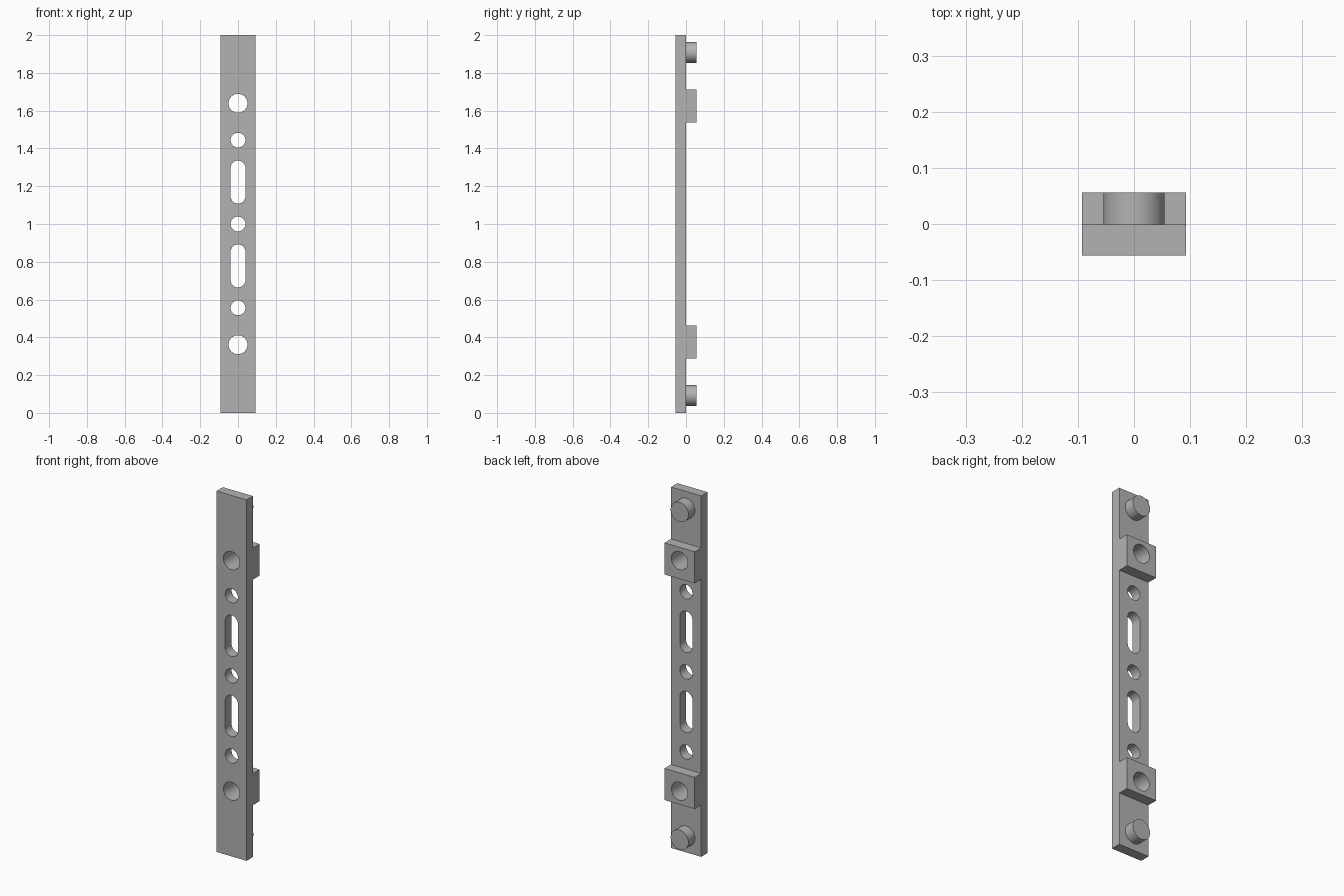
import bpy
import math

old = bpy.data.objects.get("Cube")
if old:
    bpy.data.objects.remove(old, do_unlink=True)

HALF_W, HALF_D = 0.0926, 0.0565   # half width, half overall depth
MID, SEAM = 1.0, -0.001           # mid height, plate/boss contact plane

grey = bpy.data.materials.new("plain_grey")
grey.use_nodes = True
colour = (0.45, 0.45, 0.45, 1)
grey.diffuse_color = colour
grey.node_tree.nodes["Principled BSDF"].inputs["Base Color"].default_value = colour


def box(name, width, y0, y1, z, height):
    bpy.ops.mesh.primitive_cube_add(size=1, location=(0, (y0 + y1) / 2, z))
    ob = bpy.context.object
    ob.name = name
    ob.scale = (width, y1 - y0, height)
    bpy.ops.object.transform_apply(location=True, rotation=False, scale=True)
    ob.data.materials.append(grey)
    return ob


def rod(name, radius, y0, y1, z, stretch=0.0):
    """Cylinder along y; stretch pulls its halves apart in z to form a slot."""
    bpy.ops.mesh.primitive_cylinder_add(
        vertices=64, radius=radius, depth=y1 - y0,
        location=(0, (y0 + y1) / 2, z), rotation=(math.pi / 2, 0, 0))
    ob = bpy.context.object
    ob.name = name
    bpy.ops.object.transform_apply(location=True, rotation=True, scale=True)
    if stretch:
        # Split the side ring between its two halves
        for v in ob.data.vertices:
            v.co.z += stretch if v.co.z > z - 1e-5 else -stretch
    ob.data.materials.append(grey)
    return ob


def cut(target, radius, z, stretch=0.0):
    cutter = rod("hole_cutter", radius, -0.2, 0.2, z, stretch)
    cutter.hide_render = True
    mod = target.modifiers.new("hole", "BOOLEAN")
    mod.operation, mod.solver, mod.object = "DIFFERENCE", "EXACT", cutter
    bpy.context.view_layer.objects.active = target
    bpy.ops.object.modifier_apply(modifier=mod.name)
    bpy.data.objects.remove(cutter, do_unlink=True)


def smooth(ob):
    bpy.ops.object.select_all(action="DESELECT")
    ob.select_set(True)
    bpy.context.view_layer.objects.active = ob
    bpy.ops.object.shade_smooth_by_angle(angle=math.radians(30))


# Long flat plate with its central hole
plate = box("plate", 2 * HALF_W, -HALF_D, SEAM, MID, 2.0)
cut(plate, 0.039, MID)

for side, label in ((1, "upper"), (-1, "lower")):
    # Slot, small hole and large hole through the plate
    cut(plate, 0.039, MID + side * 0.222, 0.075)
    cut(plate, 0.039, MID + side * 0.444)
    cut(plate, 0.05, MID + side * 0.639)
    # Bored block on the back
    block = box(label + "_block", 2 * HALF_W, SEAM, HALF_D, MID + side * 0.625, 0.175)
    cut(block, 0.05, MID + side * 0.639)
    smooth(block)
    # Round peg near the end
    smooth(rod(label + "_peg", 0.0545, SEAM, HALF_D, MID + side * 0.908))
smooth(plate)
